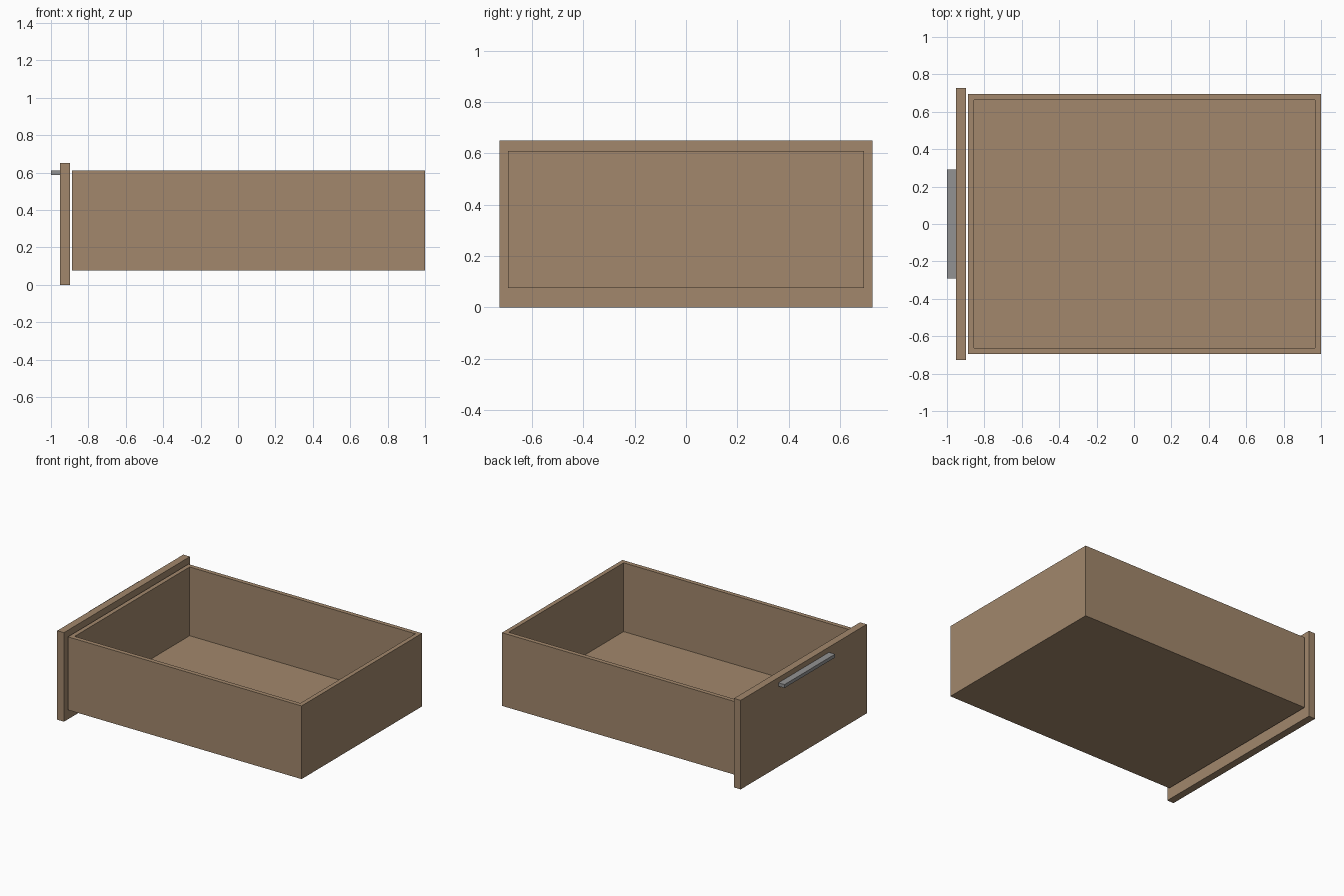
import bpy, bmesh

if "Cube" in bpy.data.objects:
    bpy.data.objects.remove(bpy.data.objects["Cube"])


def material(name, rgb):
    m = bpy.data.materials.new(name)
    m.diffuse_color = (*rgb, 1)
    m.use_nodes = True
    m.node_tree.nodes["Principled BSDF"].inputs["Base Color"].default_value = m.diffuse_color
    return m


WOOD = material("brown wood", (0.36, 0.245, 0.15))
METAL = material("grey metal", (0.29, 0.29, 0.29))


def box(name, x, y, z, mat):
    """Axis-aligned board given as (min, max) ranges."""
    bm = bmesh.new()
    bmesh.ops.create_cube(bm, size=1)
    for v in bm.verts:
        v.co = [r[0] if c < 0 else r[1] for c, r in zip(v.co, (x, y, z))]
    me = bpy.data.meshes.new(name)
    bm.to_mesh(me)
    bm.free()
    me.materials.append(mat)
    ob = bpy.data.objects.new(name, me)
    bpy.context.collection.objects.link(ob)
    return ob


X0, X1 = -0.887, 1.0      # drawer box ends
Y, T = 0.695, 0.032       # half width, board thickness
Z0, ZF, Z1 = 0.076, 0.108, 0.61

# Drawer box
box("bottom_board", (X0, X1), (-Y, Y), (Z0, ZF), WOOD)
for name, s in (("left_side", -1), ("right_side", 1)):
    box(name, (X0, X1), sorted((s * (Y - T), s * Y)), (ZF, Z1), WOOD)
for name, x in (("inner_front", X0), ("back_board", X1 - T)):
    box(name, (x, x + T), (-Y + T, Y - T), (ZF, Z1), WOOD)

# Face panel, a narrow gap ahead of the box
box("face_panel", (-0.951, -0.897), (-0.727, 0.727), (0, 0.65), WOOD)

# Pull handle
box("handle", (-1.0, -0.951), (-0.292, 0.292), (0.587, 0.612), METAL)
